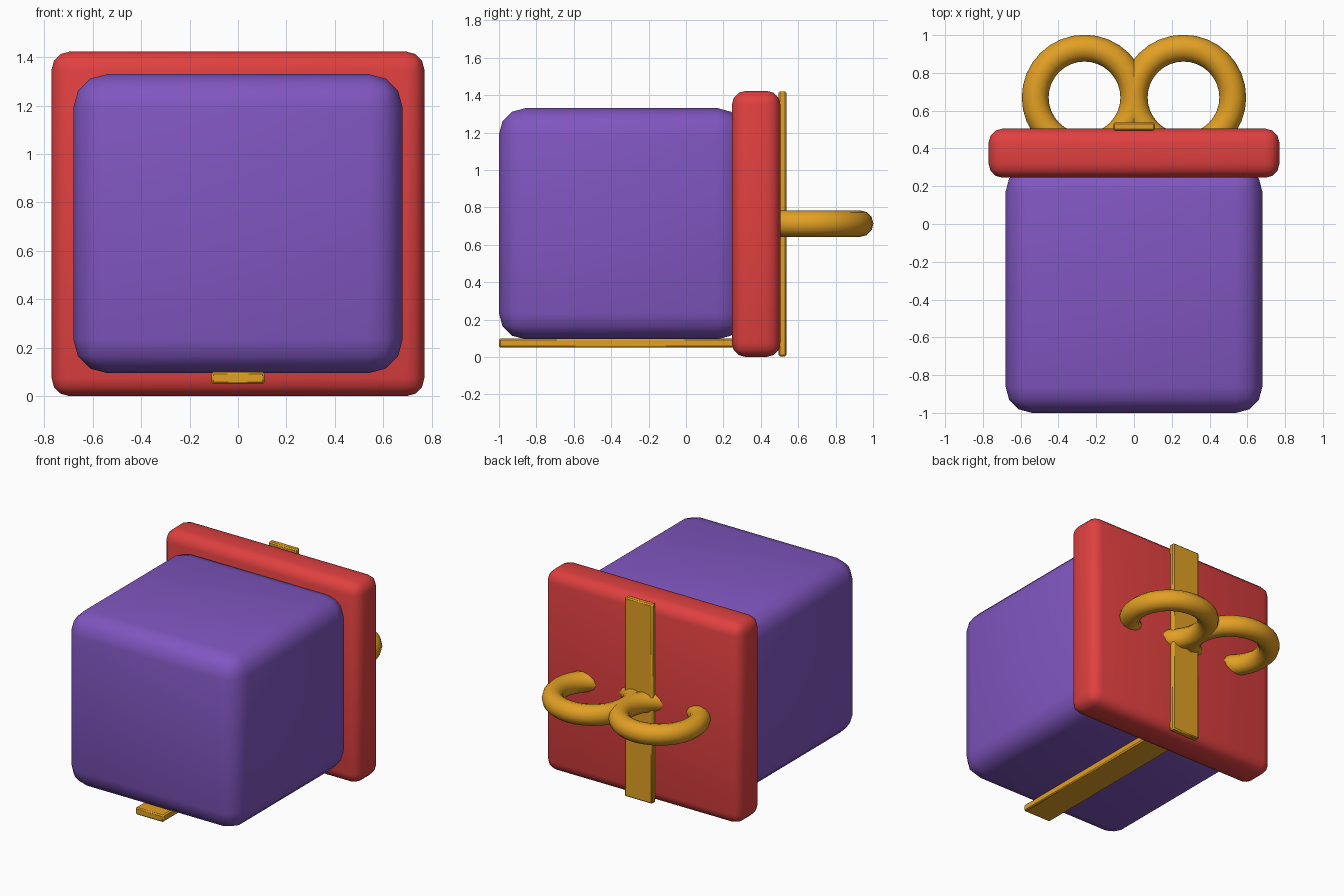
import bpy, math

if "Cube" in bpy.data.objects:
    bpy.data.objects.remove(bpy.data.objects["Cube"])


def srgb(hex_code):
    out = []
    for i in (0, 2, 4):
        c = int(hex_code[i:i + 2], 16) / 255
        out.append(c / 12.92 if c <= 0.04045 else ((c + 0.055) / 1.055) ** 2.4)
    return (*out, 1.0)


def material(name, hex_code):
    m = bpy.data.materials.new(name)
    m.diffuse_color = srgb(hex_code)
    m.use_nodes = True
    m.node_tree.nodes["Principled BSDF"].inputs["Base Color"].default_value = m.diffuse_color
    return m


purple = material("purple", "8056C0")
red = material("red", "E04040")
gold = material("gold", "E2A024")


def finish(ob, name, mat, angle):
    ob.name = name
    ob.data.materials.append(mat)
    bpy.ops.object.shade_smooth_by_angle(angle=math.radians(angle))
    return ob


def box(name, lo, hi, mat, bevel, segments):
    """Rounded box spanning two opposite corners."""
    bpy.ops.mesh.primitive_cube_add(size=1)
    ob = bpy.context.object
    ob.location = [(a + b) / 2 for a, b in zip(lo, hi)]
    ob.scale = [b - a for a, b in zip(lo, hi)]
    bpy.ops.object.transform_apply(location=False, rotation=False, scale=True)
    mod = ob.modifiers.new("rounding", 'BEVEL')
    mod.width = bevel
    mod.segments = segments
    bpy.ops.object.modifier_apply(modifier=mod.name)
    return finish(ob, name, mat, 40)


# Box and lid, lying on the side so the lid faces +y
box("gift_box", (-0.68, -1.0, 0.095), (0.68, 0.31, 1.33), purple, 0.14, 3)
box("lid", (-0.77, 0.245, 0.0), (0.77, 0.505, 1.423), red, 0.075, 3)

# Ribbon strips: across the lid and along the underside of the box
box("lid_ribbon", (-0.11, 0.495, 0.003), (0.11, 0.537, 1.42), gold, 0.008, 1)
box("box_ribbon", (-0.11, -1.0, 0.05), (0.11, 0.30, 0.10), gold, 0.008, 1)

# Bow loops, partly sunk into the lid
for side, label in ((-1, "left"), (1, "right")):
    bpy.ops.mesh.primitive_torus_add(
        location=(side * 0.262, 0.67, 0.713), major_radius=0.261,
        minor_radius=0.071, major_segments=32, minor_segments=12)
    finish(bpy.context.object, "bow_loop_" + label, gold, 60)
